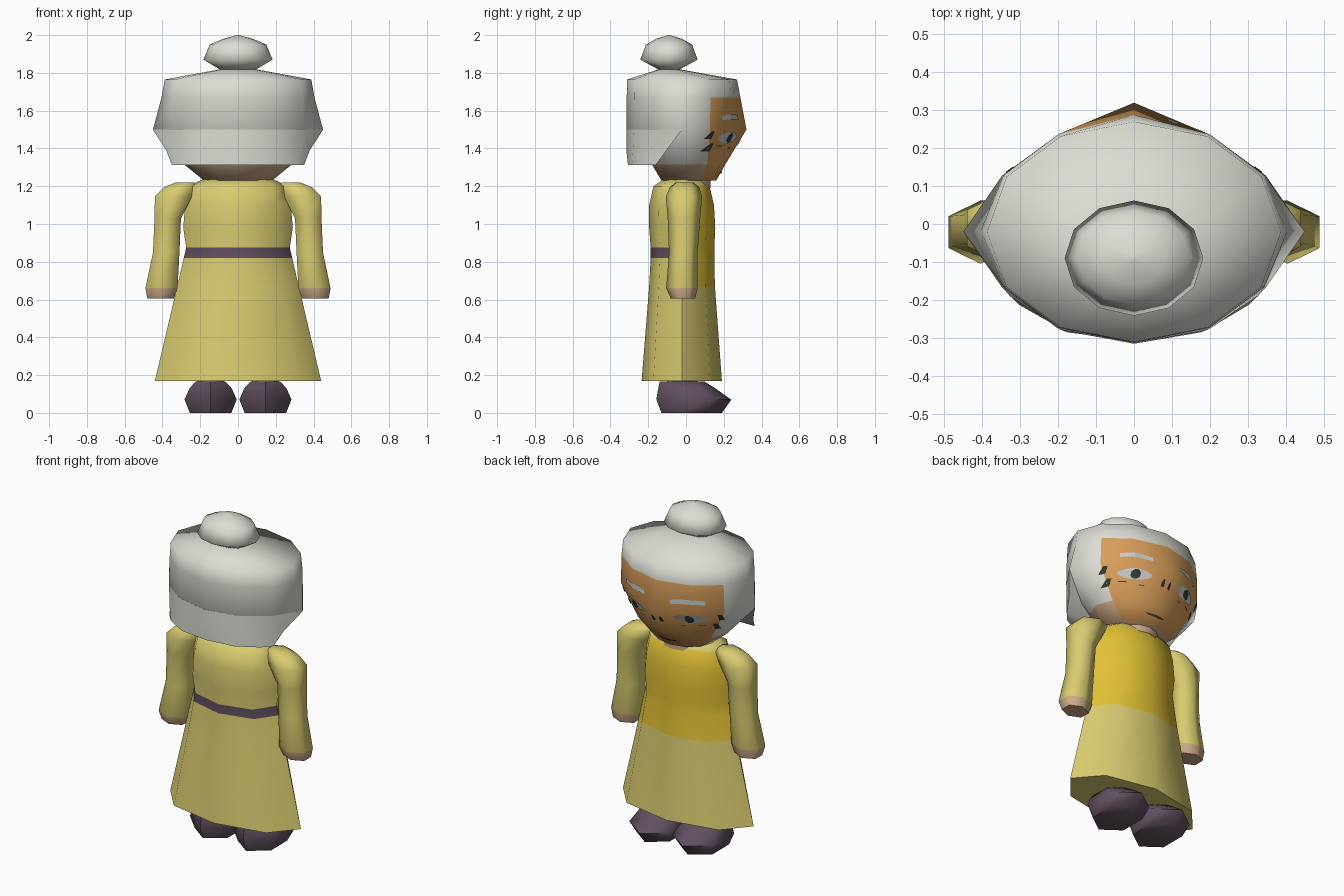
import bpy, bmesh, math
from mathutils import Vector
from mathutils.bvhtree import BVHTree

if "Cube" in bpy.data.objects:
    bpy.data.objects.remove(bpy.data.objects["Cube"])


def mat(name, r, g, b):
    m = bpy.data.materials.new(name)
    m.diffuse_color = (r, g, b, 1)
    m.use_nodes = True
    m.node_tree.nodes["Principled BSDF"].inputs["Base Color"].default_value = m.diffuse_color
    return m


HAIR = mat("silver_hair", .72, .72, .66)
DRESS = mat("pale_yellow_cloth", .69, .60, .16)
APRON = mat("golden_cloth", .75, .53, .035)
PURPLE = mat("dark_purple", .12, .08, .115)
FACE = mat("warm_skin", .69, .34, .10)
TAN = mat("pale_skin", .60, .40, .24)
WHITE = mat("eye_white", .58, .61, .60)
DARK = mat("charcoal", .04, .04, .03)


def ellipse(n, offset=0.0):
    return [(math.cos(2 * math.pi * (i + offset) / n),
             math.sin(2 * math.pi * (i + offset) / n)) for i in range(n)]


def loft(name, rings, mats, rule=None, angle=65):
    """Skin a stack of equal-length point rings and cap both ends."""
    bm = bmesh.new()
    rows = [[bm.verts.new(p) for p in ring] for ring in rings]
    n = len(rows[0])
    for a, b in zip(rows, rows[1:]):
        for i in range(n):
            j = (i + 1) % n
            bm.faces.new((a[i], a[j], b[j], b[i]))
    bm.faces.new(rows[0])
    bm.faces.new(rows[-1])
    bmesh.ops.recalc_face_normals(bm, faces=bm.faces)
    if rule:
        for f in bm.faces:
            f.material_index = rule(f.calc_center_median())
    return finish(name, bm, mats, angle)


def finish(name, bm, mats, angle):
    me = bpy.data.meshes.new(name)
    bm.to_mesh(me)
    bm.free()
    for m in mats:
        me.materials.append(m)
    ob = bpy.data.objects.new(name, me)
    bpy.context.collection.objects.link(ob)
    if angle:
        bpy.ops.object.select_all(action='DESELECT')
        ob.select_set(True)
        bpy.context.view_layer.objects.active = ob
        bpy.ops.object.shade_smooth_by_angle(angle=math.radians(angle))
    return ob


def ring(unit, z, rx, y0, y1, cx=0.0):
    cy, ry = (y0 + y1) / 2, (y1 - y0) / 2
    return [Vector((cx + rx * u, cy + ry * v, z)) for u, v in unit]


# Head: twelve-sided, with pointed cheeks and nose ridge at the widest ring
U12 = ellipse(12)
wide = ring(U12, 1.50, .402, -.315, .275)
wide[0].x, wide[6].x, wide[3].y = .45, -.45, .32
mid = ring(U12, 1.67, .397, -.314, .277)
mid[0].x, mid[6].x, mid[3].y = .405, -.405, .288
head_rings = [
    ring(U12, 1.23, .18, -.13, .16),
    ring(U12, 1.315, .285, -.18, .208),
    wide, mid,
    ring(U12, 1.765, .388, -.312, .27),
    ring(U12, 1.82, .09, -.14, -.04),
]


def head_rule(c):
    if c.z < 1.315:
        return 2 if c.y < .08 else 1
    return 1 if c.z < 1.66 and c.y > .12 else 0


head = loft("head", head_rings, [HAIR, FACE, TAN], head_rule, 75)

# Back hair: half ring hanging over the nape, kept within the head outline
half = [(math.cos(math.pi * i / 6), -math.sin(math.pi * i / 6)) for i in range(7)]


def half_ring(z, rx, cy, ry):
    pts = [Vector((rx * u, cy + ry * v, z)) for u, v in half]
    for p in pts:
        limit = -.02 - .296 * math.sqrt(max(0, 1 - (p.x / .4) ** 2))
        p.y = max(p.y, limit)
    return pts


top_half = half_ring(1.50, .402, -.02, .296)
top_half[0].x, top_half[-1].x = .451, -.451
loft("back_hair", [half_ring(1.312, .35, -.16, .147),
                   half_ring(1.39, .38, -.103, .213), top_half], [HAIR])

# Hair bun
bun = [(1.815, .09, .05), (1.87, .183, .152), (1.95, .15, .122),
       (1.98, .08, .07), (2.0, .005, .005)]
loft("hair_bun", [ring(U12, z, rx, -.09 - ry, -.09 + ry) for z, rx, ry in bun],
     [HAIR], angle=100)

# Painted face details: thin strips laid on the head surface
bm = bmesh.new()
bm.from_mesh(head.data)
tree = BVHTree.FromBMesh(bm)
bm.free()


def on_face(x, z, lift):
    hit = tree.ray_cast(Vector((x, 2, z)), Vector((0, -1, 0)))[0]
    return (x, hit.y + lift, z)


def strip(name, color, x0, x1, low, high, lift=.005, cols=10, sides=(1, -1)):
    b = bmesh.new()
    for s in sides:
        prev = None
        for i in range(cols + 1):
            t = i / cols
            x = x0 + (x1 - x0) * t
            cur = [b.verts.new(on_face(s * x, h(t), lift)) for h in (low, high)]
            if prev:
                f = b.faces.new((prev[0], cur[0], cur[1], prev[1]))
                f.normal_update()
                if f.normal.y < 0:
                    f.normal_flip()
            prev = cur
    finish(name, b, [color], 0)


def bulge(z, h):
    return lambda t: z + h * math.sin(math.pi * min(max(t, .03), .97)) ** .6


def level(z):
    return lambda t: z


strip("eyes", WHITE, .095, .265, bulge(1.457, -.03), bulge(1.457, .03))
strip("pupils", DARK, .157, .205, bulge(1.448, -.018), bulge(1.462, .02), .008)
strip("eyebrows", WHITE, .09, .265, bulge(1.548, .006), bulge(1.57, .012))
strip("upper_ear_marks", DARK, .318, .338, level(1.45), level(1.49), .008, 2)
strip("lower_ear_marks", DARK, .285, .305, level(1.385), level(1.425), .008, 2)
strip("nose_marks", DARK, .014, .034, level(1.415), bulge(1.43, .025), cols=4)
strip("mouth", DARK, -.06, .06, bulge(1.275, -.008), bulge(1.28, -.002), sides=(1,))
strip("cheek_lines", DARK, .12, .15, level(1.40), level(1.404), cols=3)
strip("lower_lids", DARK, .21, .25, level(1.41), level(1.415), cols=4)

# Neck
loft("neck", [ring(U12, z, .125, -.09, .13) for z in (1.19, 1.26)], [TAN])

# Dress: eight-sided, belt on the back half and apron panel on the front half
U8 = ellipse(8)
dress = [(.17, .44, -.235, .19), (.67, .322, -.195, .153), (.82, .287, -.187, .15),
         (.875, .274, -.187, .15), (.98, .29, -.195, .155), (1.10, .28, -.195, .148),
         (1.20, .262, -.172, .125), (1.235, .19, -.12, .10)]


def dress_rule(c):
    if c.y > -.02 and .67 < c.z < 1.2:
        return 1
    return 2 if .82 < c.z < .875 else 0


loft("dress", [ring(U8, *d) for d in dress], [DRESS, APRON, PURPLE], dress_rule)

# Arms, ankles and shoes, mirrored left and right
U6 = ellipse(6, .5)
arm = [(.605, .41, .07, -.08, .048), (.66, .405, .085, -.105, .062),
       (.85, .38, .07, -.09, .062), (1.03, .372, .07, -.097, .075),
       (1.145, .342, .098, -.107, .085), (1.195, .305, .085, -.085, .07),
       (1.22, .28, .05, -.055, .04)]
shoe = [(0, .11, -.13, .19), (.07, .138, -.157, .24), (.13, .112, -.147, .155),
        (.165, .08, -.14, .10)]
for s, side in ((1, "right"), (-1, "left")):
    loft(side + "_arm",
         [ring(U6, z, rx / .866, y0, y1, s * cx) for z, cx, rx, y0, y1 in arm],
         [DRESS, TAN], lambda c: 1 if c.z < .655 else 0)
    loft(side + "_ankle", [ring(U12, z, .07, -.1, .06, s * .145)
                           for z in (.15, .18)], [TAN])
    loft(side + "_shoe", [ring(U6, z, rx / .866, y0, y1, s * .145)
                          for z, rx, y0, y1 in shoe], [PURPLE])
